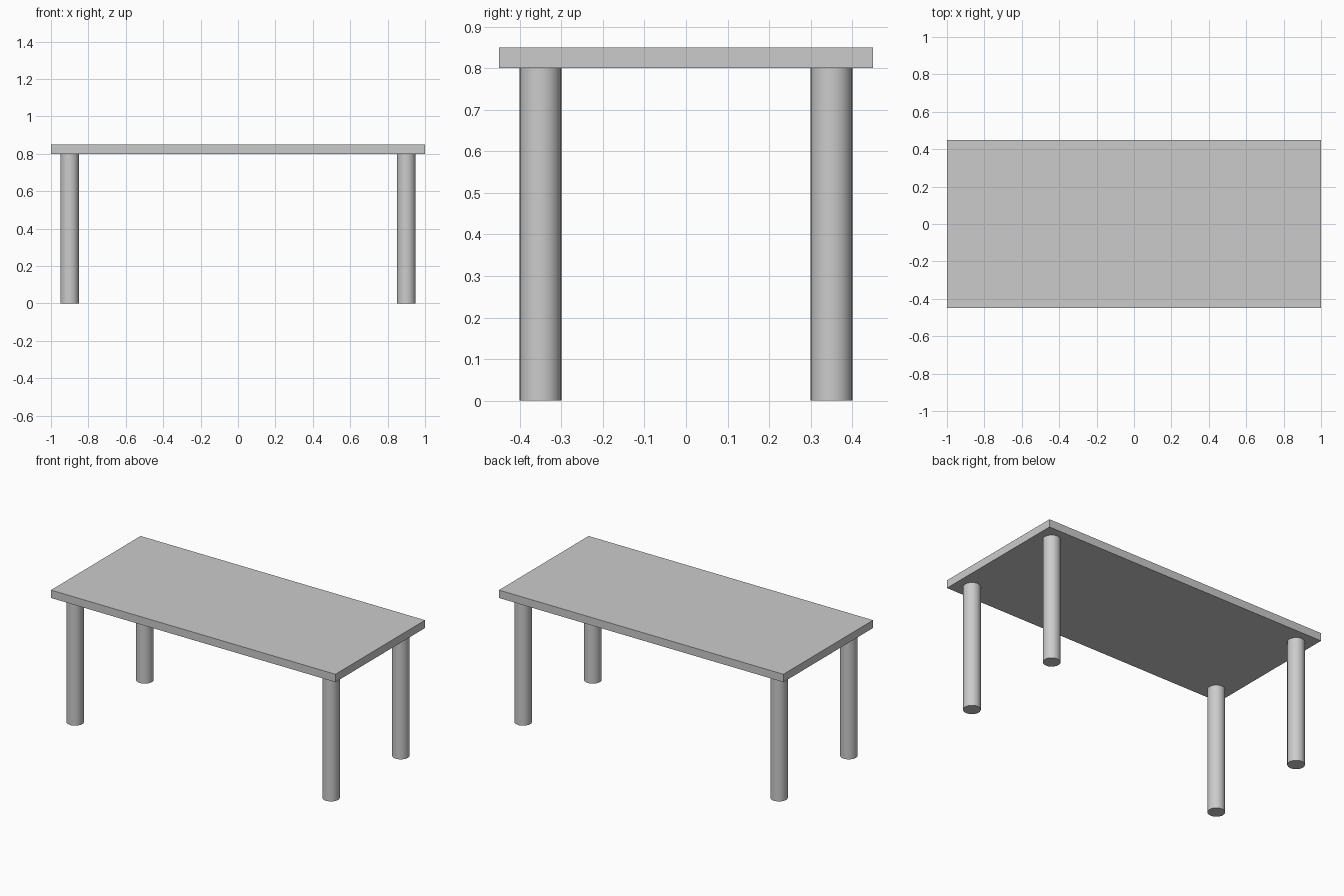
import bpy

if "Cube" in bpy.data.objects:
    bpy.data.objects.remove(bpy.data.objects["Cube"])

# Single neutral finish for the whole table
grey = bpy.data.materials.new("light_grey")
grey.diffuse_color = (0.6, 0.6, 0.6, 1)
grey.use_nodes = True
grey.node_tree.nodes["Principled BSDF"].inputs["Base Color"].default_value = grey.diffuse_color

LEG_HEIGHT = 0.80
TOP_THICKNESS = 0.05

# Flat rectangular top
bpy.ops.mesh.primitive_cube_add(size=1, location=(0, 0, LEG_HEIGHT + TOP_THICKNESS / 2))
top = bpy.context.object
top.name = "table_top"
top.scale = (2.0, 0.9, TOP_THICKNESS)
bpy.ops.object.transform_apply(location=False, rotation=False, scale=True)
top.data.materials.append(grey)

# Four round legs, one near each corner
for x, side in ((-0.9, "left"), (0.9, "right")):
    for y, end in ((-0.35, "front"), (0.35, "back")):
        bpy.ops.mesh.primitive_cylinder_add(
            vertices=32, radius=0.05, depth=LEG_HEIGHT, location=(x, y, LEG_HEIGHT / 2))
        leg = bpy.context.object
        leg.name = f"{end}_{side}_leg"
        leg.data.materials.append(grey)
        bpy.ops.object.shade_smooth_by_angle()
